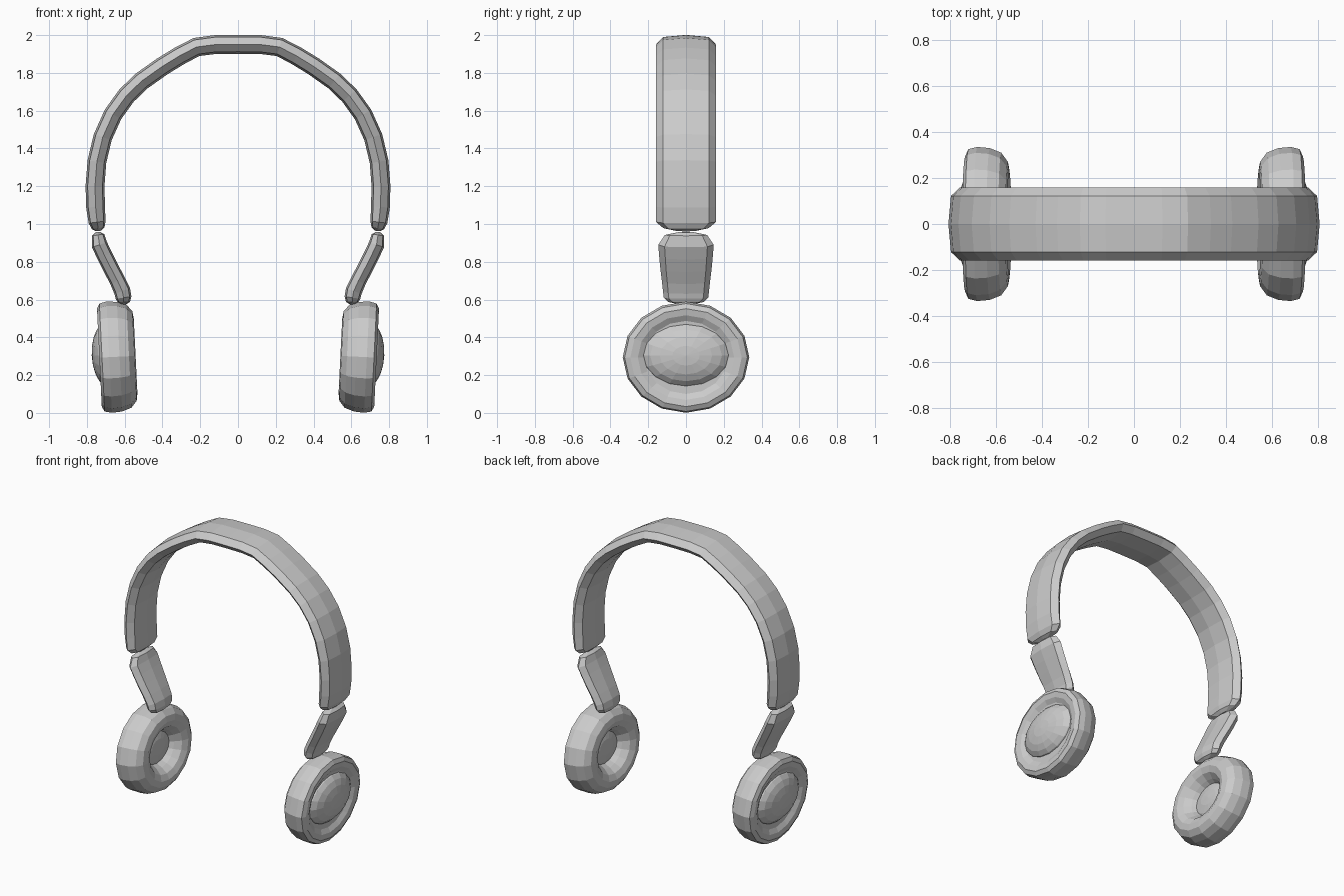
import bpy, math
from mathutils import Vector, Matrix

if "Cube" in bpy.data.objects:
    bpy.data.objects.remove(bpy.data.objects["Cube"])


def add_object(name, verts, faces):
    mesh = bpy.data.meshes.new(name)
    mesh.from_pydata(verts, [], faces)
    ob = bpy.data.objects.new(name, mesh)
    bpy.context.collection.objects.link(ob)
    return ob


def mirror_x(ob):
    m = ob.modifiers.new("mirror", 'MIRROR')
    m.use_axis = (True, False, False)


def sweep(name, rings):
    """Padded strap: rings are (x, z, half width in y, half thickness)."""
    pts = [Vector((r[0], 0, r[1])) for r in rings]
    verts, faces = [], []
    for i, (x, z, w, t) in enumerate(rings):
        d = (pts[min(i + 1, len(pts) - 1)] - pts[max(i - 1, 0)]).normalized()
        n = Vector((d.z, 0, -d.x))
        e = w * 0.77
        section = [(0, t), (e, t * .78), (w, 0), (e, -t * .78),
                   (0, -t), (-e, -t * .78), (-w, 0), (-e, t * .78)]
        verts += [pts[i] + n * o + Vector((0, y, 0)) for y, o in section]
    for i in range(len(rings) - 1):
        for k in range(8):
            a, b = i * 8 + k, i * 8 + (k + 1) % 8
            faces.append((a, a + 8, b + 8, b))
    faces.append(tuple(range(8)))
    faces.append(tuple(reversed(range(len(verts) - 8, len(verts)))))
    return add_object(name, verts, faces)


def lathe(name, profile, zscale, matrix, n=16):
    """Spin (radius, outward offset) about x; first and last points are poles."""
    verts = [Vector((profile[0][1], 0, 0))]
    faces = []
    body = profile[1:-1]
    for r, u in body:
        for k in range(n):
            a = 2 * math.pi * k / n
            verts.append(Vector((u, r * math.cos(a), r * zscale * math.sin(a))))
    verts.append(Vector((profile[-1][1], 0, 0)))
    last = len(verts) - 1
    for k in range(n):
        j = (k + 1) % n
        faces.append((0, 1 + k, 1 + j))
        for i in range(len(body) - 1):
            a, b = 1 + i * n + k, 1 + i * n + j
            faces.append((a, a + n, b + n, b))
        faces.append((last, last - n + j, last - n + k))
    return add_object(name, [matrix @ v for v in verts], faces)


# Headband: half path from the right tip up to the crown, then reflected
W, T = 0.158, 0.05
half = [(.738, .963, .05, .012), (.740, .978, .12, .034), (.746, 1.01, W, .045)]
half += [(x, z, W, T) for x, z in [
    (.754, 1.09), (.757, 1.2), (.747, 1.33), (.716, 1.46), (.662, 1.58),
    (.59, 1.68), (.51, 1.757), (.40, 1.835), (.31, 1.89), (.22, 1.937), (.12, 1.95)]]
sweep("headband", half[::1] + [(0, 1.951, W, T)]
      + [(-x, z, w, t) for x, z, w, t in half[::-1]])

# Bent arms linking the band to the ear cups
mirror_x(sweep("cup_arm", [
    (.742, .957, .04, .012), (.741, .942, .112, .033), (.733, .89, .147, .042),
    (.705, .83, .142, .042), (.672, .765, .136, .042), (.638, .70, .128, .042),
    (.613, .645, .122, .044), (.606, .61, .118, .042),
    (.605, .587, .095, .033), (.606, .575, .035, .012)]))

# Ear cups: oval cushion with a dished inner side, slightly tilted
tilt = Matrix.Translation((.642, 0, .297)) @ Matrix.Rotation(math.radians(2.8), 4, 'Y')
mirror_x(lathe("ear_cushion", [
    (0, .03), (.07, .025), (.115, 0), (.145, -.045), (.18, -.083), (.225, -.1),
    (.27, -.094), (.31, -.065), (.33, -.015), (.335, .04), (.325, .078),
    (.295, .092), (.255, .086), (.22, .068), (0, .06)], .88, tilt))

# Oval dome on the outside of each cup
dome = [(.235 * math.sin(a), .05 + .082 * math.cos(a))
        for a in [math.radians(180 - 180 * i / 10) for i in range(11)]]
mirror_x(lathe("outer_dome", dome, .72, tilt @ Matrix.Translation((0, 0, .012))))
